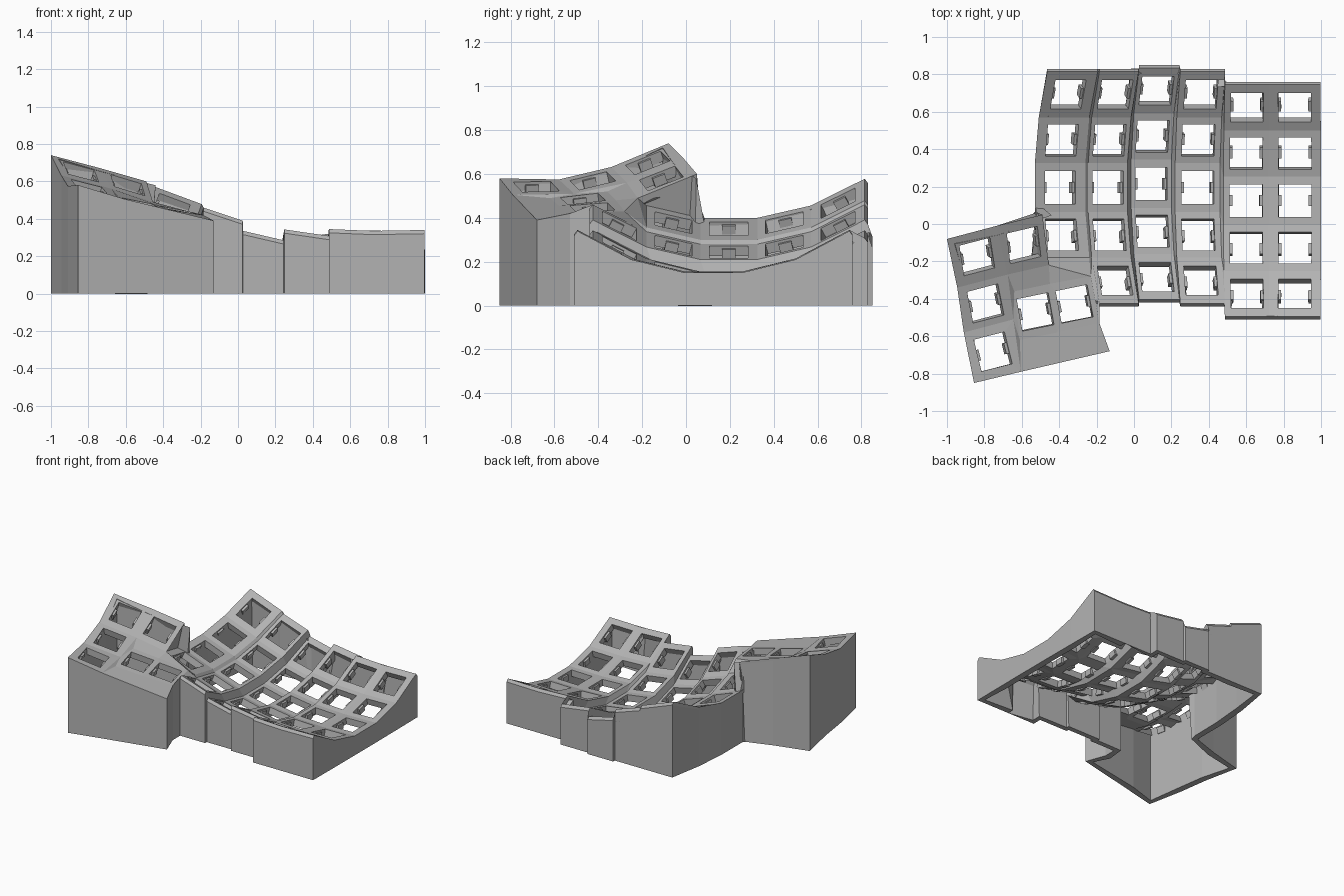
import bpy, bmesh, math
from mathutils import Vector, Matrix

old = bpy.data.objects.get("Cube")
if old:
    bpy.data.objects.remove(old, do_unlink=True)

grey = bpy.data.materials.new("matte_grey")
grey.use_nodes = True
grey.diffuse_color = (0.45, 0.45, 0.45, 1)
grey.node_tree.nodes["Principled BSDF"].inputs["Base Color"].default_value = (0.45, 0.45, 0.45, 1)

HOLE = 0.0875      # half width of a key hole
RIM = 0.02         # height of the flared rim under the top edge
FLARE = 0.015


def add_object(name, bm):
    mesh = bpy.data.meshes.new(name)
    bm.to_mesh(mesh)
    bm.free()
    mesh.materials.append(grey)
    obj = bpy.data.objects.new(name, mesh)
    bpy.context.collection.objects.link(obj)
    return obj


bm = bmesh.new()
plates = []
flare = {}
floor_at = {}


def point(x, y, z):
    return bm.verts.new((x, y, z))


def face(*verts):
    return bm.faces.new(verts)


def plate(*verts):
    plates.append(face(*verts))


# Finger columns: left x, left z, right x, right z, centre y, first row
columns = [
    (-0.53, 0.40, -0.26, 0.30, 0.195, 1),
    (-0.245, 0.28, -0.035, 0.21, 0.195, 0),
    (-0.015, 0.15, 0.20, 0.10, 0.215, 0),
    (0.22, 0.155, 0.46, 0.12, 0.195, 0),
    (0.478, 0.155, 0.72, 0.145, 0.125, 0),
    (0.722, 0.145, 1.0, 0.15, 0.125, 0),
]
# Curve shared by every column: offset along y, rise along the column normal
curve = [(-0.62, 0.19), (-0.375, 0.06), (-0.13, 0), (0.13, 0), (0.375, 0.06), (0.62, 0.19)]

lefts, rights = [], []
for xl, zl, xr, zr, yc, first in columns:
    tilt = math.atan2(zl - zr, xr - xl)
    sides = []
    for x, z in ((xl, zl), (xr, zr)):
        edge = {}
        for i, (dy, rise) in enumerate(curve):
            if i >= first:
                edge[i] = point(x + rise * math.sin(tilt), yc + dy, z + rise * math.cos(tilt))
                if i in (0, 5):
                    flare[edge[i]] = math.copysign(FLARE, dy)
        sides.append(edge)
    L, R = sides
    for i in range(first, 5):
        plate(L[i], R[i], R[i + 1], L[i + 1])
    lefts.append(L)
    rights.append(R)

# Steps between neighbouring columns
for R, L in zip(rights, lefts[1:]):
    for i in range(5):
        if i in R:
            face(R[i], L[i], L[i + 1], R[i + 1])

# Thumb cluster: outer column
A = [point(*p) for p in ((-1, -0.08, 0.74), (-0.945, -0.34, 0.632),
                         (-0.91, -0.58, 0.575), (-0.855, -0.85, 0.58))]
B = [point(*p) for p in ((-0.735, -0.01, 0.67), (-0.675, -0.27, 0.56),
                         (-0.645, -0.51, 0.51), (-0.605, -0.79, 0.505))]
C = [point(-0.49, 0.05, 0.60), point(-0.455, -0.22, 0.49)]
for i in range(3):
    plate(A[i + 1], B[i + 1], B[i], A[i])
plate(B[1], C[1], C[0], B[0])

# Thumb cluster: front pair of keys and sloping front strip
D = [point(*p) for p in ((-0.64, -0.36, 0.52), (-0.45, -0.32, 0.48), (-0.23, -0.28, 0.43))]
F = [point(*p) for p in ((-0.61, -0.62, 0.49), (-0.41, -0.58, 0.455), (-0.185, -0.53, 0.42))]
corner = point(-0.13, -0.68, 0.39)
for i in range(2):
    plate(F[i], F[i + 1], D[i + 1], D[i])
face(B[3], corner, F[2], F[1], F[0])
face(B[1], B[2], D[0])
face(B[2], F[0], D[0])
face(B[2], B[3], F[0])

# Webbing that joins the thumb cluster to the finger columns
L0, R0, L1 = lefts[0], rights[0], lefts[1]
face(B[1], D[0], D[1], C[1])
face(C[0], C[1], L0[1], L0[2])
face(C[1], D[1], D[2])
face(C[1], D[2], R0[1])
face(C[1], R0[1], L0[1])
face(D[2], L1[1], R0[1])
face(L1[0], L1[1], D[2], F[2])
floor_at[C[0]] = (-0.54, 0.055)

# Skirt walls: flared rim, then straight down to the desk
rim, foot = {}, {}
boundary = [(lp.vert, lp.link_loop_next.vert)
            for f in bm.faces for lp in f.loops if lp.edge.is_boundary]
for v, _ in boundary:
    y = v.co.y + flare.get(v, 0)
    rim[v] = point(v.co.x, y, v.co.z - RIM)
    fx, fy = floor_at.get(v, (v.co.x, y))
    foot[v] = point(fx, fy, 0)
for a, b in boundary:
    face(b, a, rim[a], rim[b])
    face(rim[b], rim[a], foot[a], foot[b])

# Square key holes, with a clip on both sides of each
clips = bmesh.new()
for f in plates:
    p = list(f.verts)
    a, b, c, d = (v.co for v in p)
    centre = f.calc_center_median()
    u = ((b - a) + (c - d)).normalized()
    n = u.cross((d - a) + (c - b)).normalized()
    v = n.cross(u)
    q = [bm.verts.new(centre + (u * su + v * sv) * HOLE)
         for su, sv in ((-1, -1), (1, -1), (1, 1), (-1, 1))]
    for i in range(4):
        j = (i + 1) % 4
        face(p[i], p[j], q[j], q[i])
    for side in (-1, 1):
        pos = centre + u * side * HOLE - n * 0.035
        turn = Matrix((u, v, n)).transposed().to_4x4()
        bmesh.ops.create_cube(clips, size=1, matrix=Matrix.Translation(pos) @ turn
                              @ Matrix.Diagonal((0.03, 0.06, 0.045, 1)))
bmesh.ops.delete(bm, geom=plates, context='FACES_ONLY')

shell = add_object("keyboard_shell", bm)
solid = shell.modifiers.new("wall_thickness", 'SOLIDIFY')
solid.thickness = 0.05
solid.offset = -1
add_object("switch_clips", clips)
